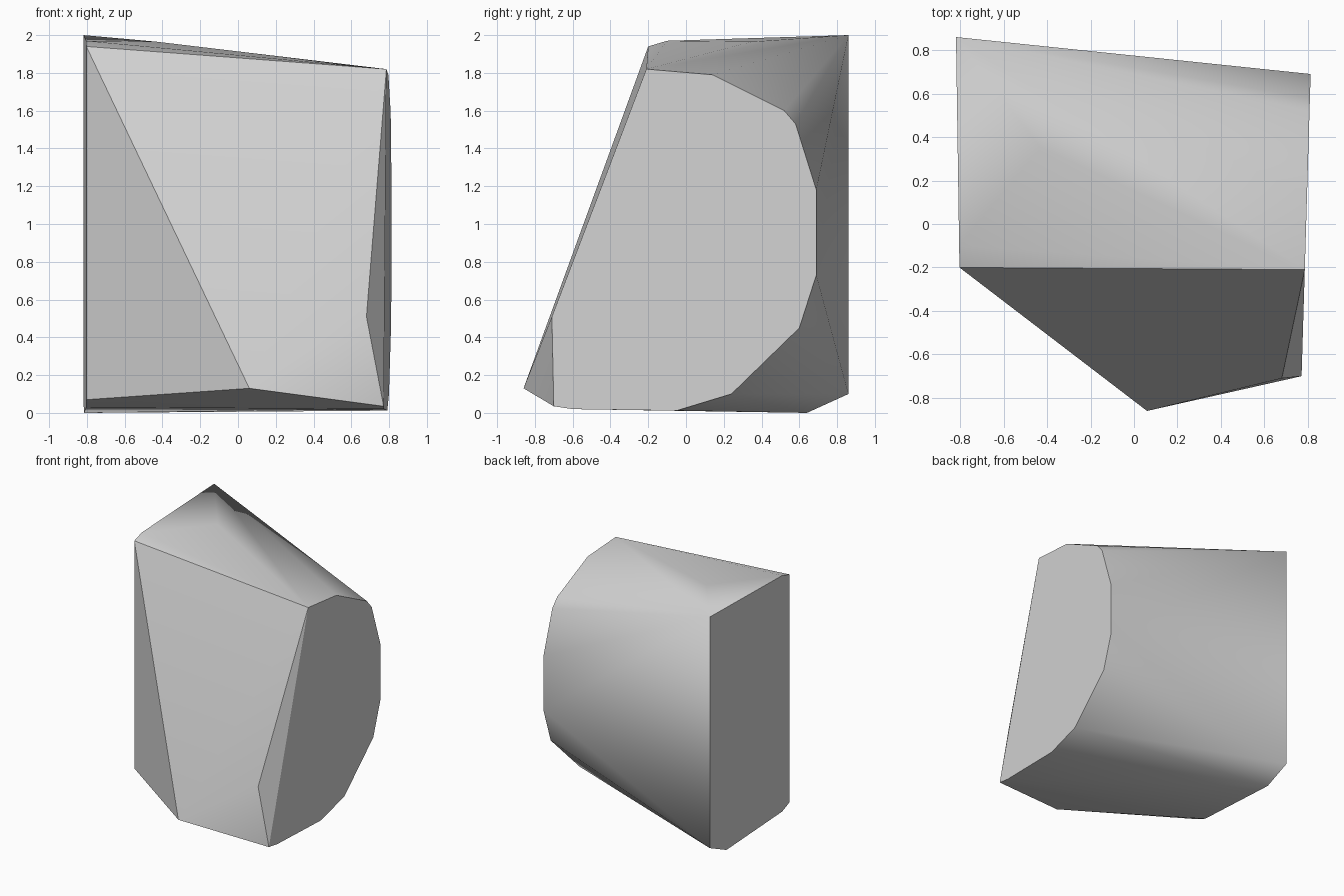
import bpy
import bmesh
import math

# Remove the default cube
cube = bpy.data.objects.get("Cube")
if cube:
    bpy.data.objects.remove(cube, do_unlink=True)

# Single stone-grey material
grey = bpy.data.materials.new("light_grey")
grey.use_nodes = True
colour = (0.65, 0.65, 0.65, 1.0)
grey.diffuse_color = colour
grey.node_tree.nodes["Principled BSDF"].inputs["Base Color"].default_value = colour


def end_cap(profile, x, slope):
    """Place a (y, z) outline on a slightly tilted flat end."""
    return [(x + slope * y, y, z) for y, z in profile]


# Rounded outline of the right end
right_profile = [
    (-0.21, 1.82), (0.14, 1.79), (0.52, 1.60), (0.58, 1.53),
    (0.69, 1.18), (0.69, 0.73), (0.60, 0.45), (0.24, 0.10),
    (-0.05, 0.012), (-0.60, 0.02), (-0.70, 0.035),
]

# Boxier outline of the left end
left_profile = [
    (-0.20, 1.94), (-0.10, 1.97), (0.86, 2.0), (0.86, 0.10),
    (0.64, 0.0), (-0.10, 0.03), (-0.20, 0.07),
]

# Front toe, chipped front corner and slight swell on the top
ridge_points = [(0.06, -0.86, 0.13), (0.68, -0.71, 0.51), (-0.43, 0.35, 1.965)]

points = (end_cap(right_profile, 0.792, 0.03)
          + end_cap(left_profile, -0.806, -0.015)
          + ridge_points)

# Wrap the two ends and the ridge points in one convex skin
bm = bmesh.new()
for p in points:
    bm.verts.new(p)
bmesh.ops.convex_hull(bm, input=bm.verts)
loose = [v for v in bm.verts if not v.link_faces]
bmesh.ops.delete(bm, geom=loose, context='VERTS')

# Merge the coplanar triangles of the flat ends
bmesh.ops.dissolve_limit(bm, angle_limit=math.radians(1.0),
                         verts=bm.verts, edges=bm.edges)
bmesh.ops.recalc_face_normals(bm, faces=bm.faces)

mesh = bpy.data.meshes.new("faceted_block")
bm.to_mesh(mesh)
bm.free()
mesh.materials.append(grey)

block = bpy.data.objects.new("faceted_block", mesh)
bpy.context.collection.objects.link(block)

# Soft shading on the rounded back, crisp edges elsewhere
bpy.ops.object.select_all(action='DESELECT')
block.select_set(True)
bpy.context.view_layer.objects.active = block
bpy.ops.object.shade_smooth_by_angle(angle=math.radians(30))
